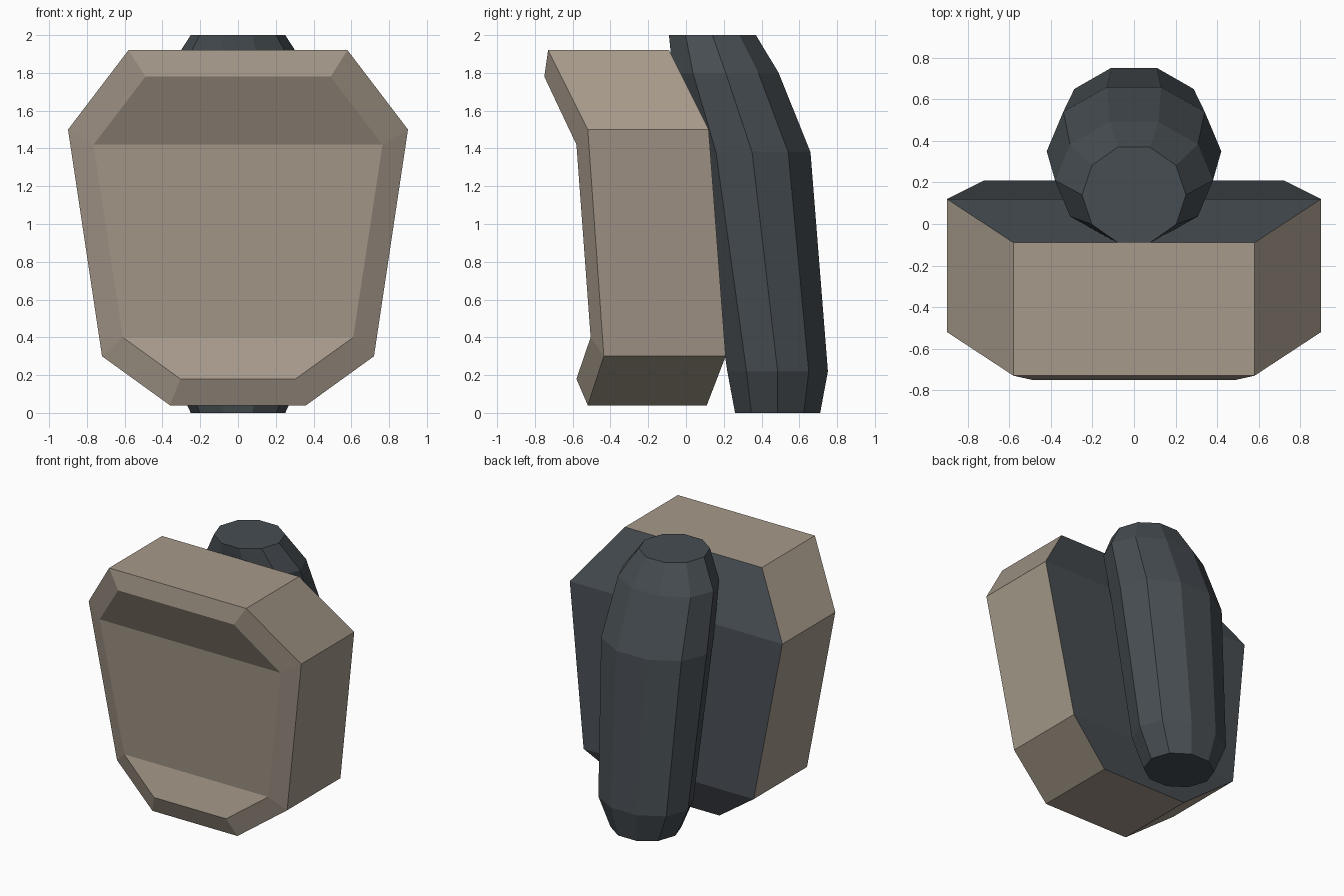
import bpy
import bmesh
from math import sin, cos, pi

cube = bpy.data.objects.get("Cube")
if cube:
    bpy.data.objects.remove(cube, do_unlink=True)


def material(name, rgb):
    mat = bpy.data.materials.new(name)
    mat.use_nodes = True
    mat.diffuse_color = (*rgb, 1)
    mat.node_tree.nodes["Principled BSDF"].inputs["Base Color"].default_value = (*rgb, 1)
    return mat


TAUPE = material("taupe", (0.38, 0.32, 0.255))
SLATE = material("dark slate", (0.062, 0.074, 0.084))


def finish(bm, name, mats):
    bmesh.ops.recalc_face_normals(bm, faces=bm.faces)
    mesh = bpy.data.meshes.new(name)
    bm.to_mesh(mesh)
    bm.free()
    for mat in mats:
        mesh.materials.append(mat)
    obj = bpy.data.objects.new(name, mesh)
    bpy.context.collection.objects.link(obj)
    return obj


def bridge(bm, loop_a, loop_b):
    n = len(loop_a)
    for i in range(n):
        j = (i + 1) % n
        bm.faces.new((loop_a[i], loop_a[j], loop_b[j], loop_b[i]))


# Armoured block: mirrored outlines as (half width, y, z), top to bottom
back = [(0.58, -0.09, 1.92), (0.90, 0.12, 1.50), (0.72, 0.21, 0.30), (0.36, 0.11, 0.04)]
rim = [(0.58, -0.73, 1.92), (0.90, -0.52, 1.50), (0.72, -0.435, 0.30), (0.36, -0.52, 0.04)]
panel = [(0.49, -0.75, 1.78), (0.765, -0.58, 1.42), (0.61, -0.505, 0.40), (0.305, -0.58, 0.18)]


def mirrored_loop(bm, half):
    right = [bm.verts.new((w, y, z)) for w, y, z in half]
    left = [bm.verts.new((-w, y, z)) for w, y, z in reversed(half)]
    return right + left


def bands(bm, loop, slot):
    for i in range(3):
        face = bm.faces.new((loop[i], loop[i + 1], loop[6 - i], loop[7 - i]))
        face.material_index = slot


bm = bmesh.new()
back_loop, rim_loop, panel_loop = (mirrored_loop(bm, h) for h in (back, rim, panel))
bridge(bm, back_loop, rim_loop)
bridge(bm, rim_loop, panel_loop)
bands(bm, panel_loop, 0)
bands(bm, back_loop, 1)
finish(bm, "armour_block", [TAUPE, SLATE])

# Bent ten-sided back column: rings as (z, centre y, x radius, y radius)
rings = [
    (2.00, 0.14, 0.25, 0.242),
    (1.80, 0.21, 0.38, 0.295),
    (1.38, 0.35, 0.42, 0.325),
    (0.22, 0.485, 0.355, 0.28),
    (0.00, 0.485, 0.25, 0.237),
]
bm = bmesh.new()
loops = []
for z, cy, rx, ry in rings:
    angles = [(i + 0.5) * pi / 5 for i in range(10)]
    loops.append([bm.verts.new((rx * sin(a), cy + ry * cos(a), z)) for a in angles])
for upper, lower in zip(loops, loops[1:]):
    bridge(bm, upper, lower)
bm.faces.new(loops[0])
bm.faces.new(loops[-1])
finish(bm, "back_column", [SLATE])
